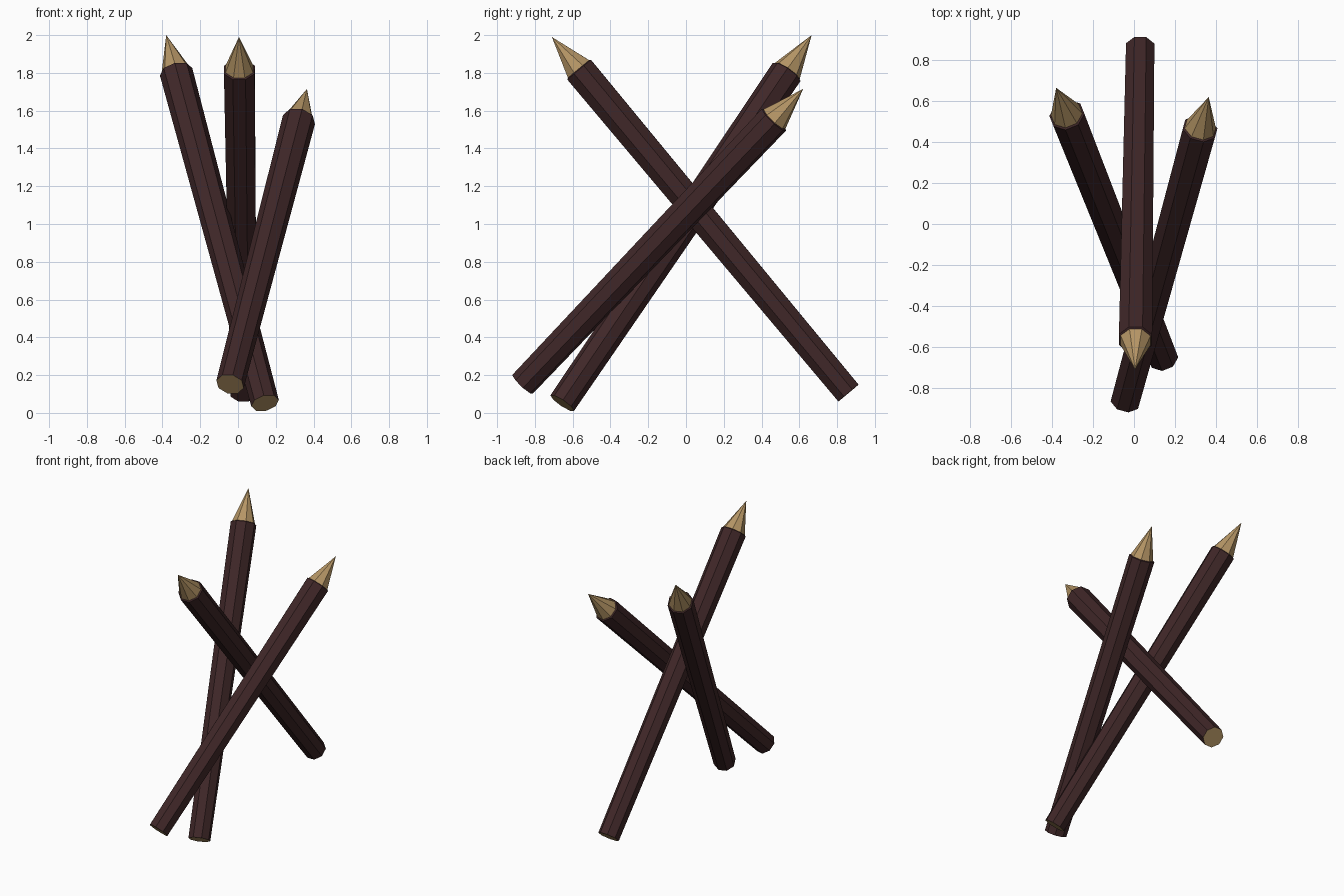
import bpy, bmesh, math
from mathutils import Vector, Matrix

cube = bpy.data.objects.get("Cube")
if cube:
    bpy.data.objects.remove(cube)


def material(name, colour):
    m = bpy.data.materials.new(name)
    m.use_nodes = True
    m.diffuse_color = colour
    m.node_tree.nodes["Principled BSDF"].inputs["Base Color"].default_value = colour
    return m


bark = material("dark bark", (0.05, 0.02, 0.021, 1))
wood = material("cut wood", (0.46, 0.30, 0.13, 1))
SIDES = 8


def stake(name, base, tip, shoulder, roll):
    """Tapered eight-sided pole with a cut foot and a sharpened point."""
    base, tip = Vector(base), Vector(tip)
    axis = tip - base
    length = axis.length
    # Axes across the pole, level side first
    w = axis.normalized()
    u = w.cross(Vector((0, 0, 1))).normalized()
    v = w.cross(u)
    bm = bmesh.new()

    def ring(radius, along):
        verts = []
        for i in range(SIDES):
            a = math.tau * i / SIDES + math.radians(roll)
            p = u * math.cos(a) + v * math.sin(a)
            verts.append(bm.verts.new(base + w * along * length + p * radius))
        return verts

    foot, rim, neck = ring(0.075, 0), ring(0.088, shoulder), ring(0.079, shoulder + 0.002)
    point = bm.verts.new(tip)
    bm.faces.new(foot).material_index = 1
    for i in range(SIDES):
        j = (i + 1) % SIDES
        bm.faces.new((foot[i], foot[j], rim[j], rim[i]))
        bm.faces.new((rim[i], rim[j], neck[j], neck[i]))
        bm.faces.new((neck[i], neck[j], point)).material_index = 1
    bmesh.ops.recalc_face_normals(bm, faces=bm.faces)
    mesh = bpy.data.meshes.new(name)
    bm.to_mesh(mesh)
    bm.free()
    mesh.materials.append(bark)
    mesh.materials.append(wood)
    bpy.context.collection.objects.link(bpy.data.objects.new(name, mesh))


# Three stakes crossing near the middle
stake("forward_stake", (0.03, 0.86, 0.105), (0.005, -0.71, 1.99), 0.908, 22.5)
stake("right_stake", (0.143, -0.655, 0.052), (-0.38, 0.665, 2.0), 0.9, 22.5)
stake("left_stake", (-0.042, -0.865, 0.152), (0.365, 0.62, 1.715), 0.896, 22.5)
